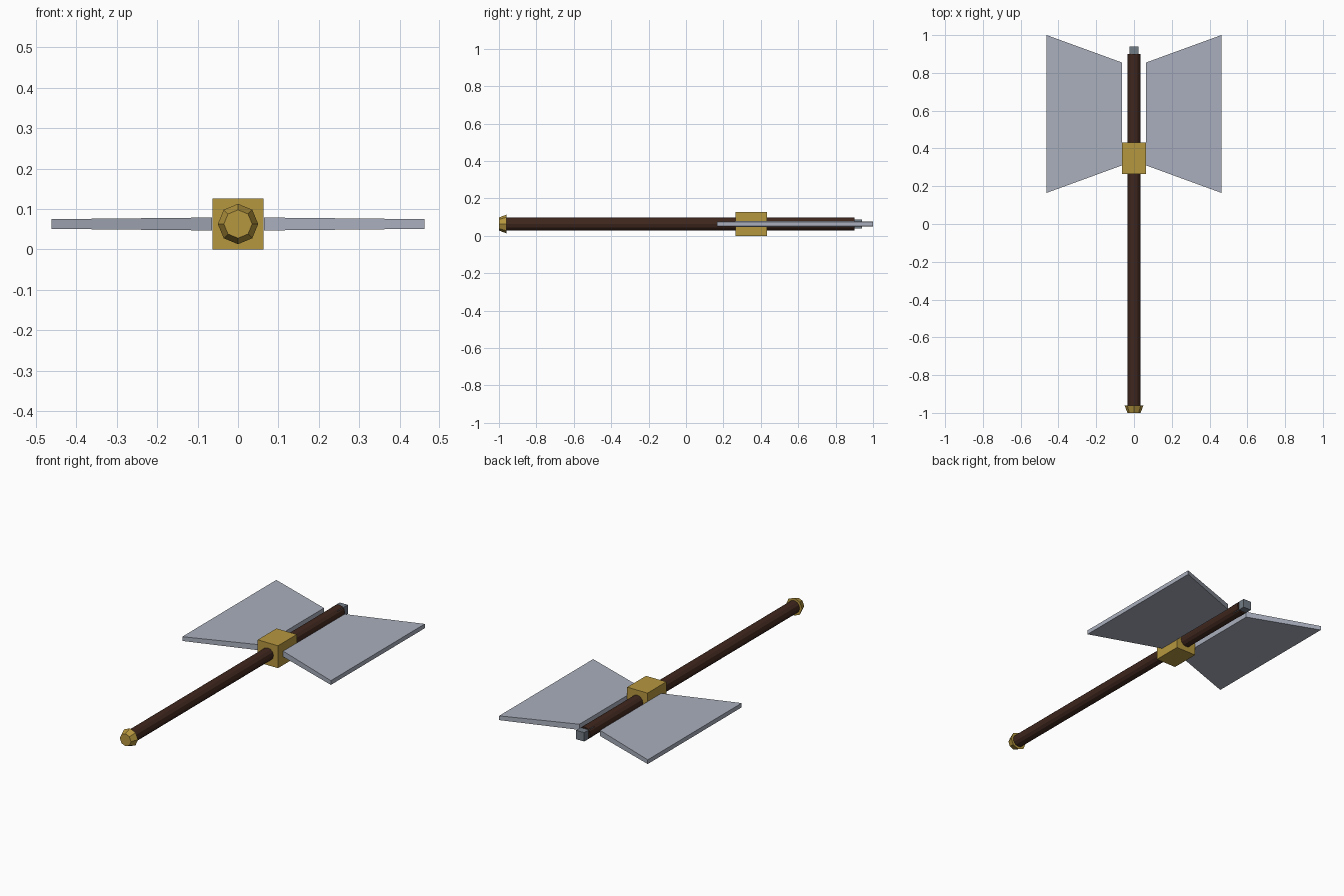
import bpy, bmesh, math
from mathutils import Matrix

cube = bpy.data.objects.get("Cube")
if cube:
    bpy.data.objects.remove(cube, do_unlink=True)

MID = 0.063  # height of the long axis


def material(name, r, g, b):
    m = bpy.data.materials.new(name)
    m.use_nodes = True
    m.diffuse_color = (r, g, b, 1)
    m.node_tree.nodes["Principled BSDF"].inputs["Base Color"].default_value = (r, g, b, 1)
    return m


steel = material("pale steel", 0.40, 0.43, 0.51)
iron = material("dark iron", 0.17, 0.20, 0.24)
brass = material("brass", 0.47, 0.31, 0.05)
wood = material("dark wood", 0.05, 0.02, 0.013)


def finish(bm, name, mat):
    bmesh.ops.recalc_face_normals(bm, faces=bm.faces)
    mesh = bpy.data.meshes.new(name)
    bm.to_mesh(mesh)
    bm.free()
    mesh.materials.append(mat)
    obj = bpy.data.objects.new(name, mesh)
    bpy.context.collection.objects.link(obj)
    return obj


def box(name, mat, half, y0, y1):
    bm = bmesh.new()
    place = Matrix.Translation((0, (y0 + y1) / 2, MID))
    size = Matrix.Diagonal((2 * half, y1 - y0, 2 * half, 1))
    bmesh.ops.create_cube(bm, size=1, matrix=place @ size)
    return finish(bm, name, mat)


def rod(name, mat, sides, y0, y1, r0, r1):
    bm = bmesh.new()
    place = Matrix.Translation((0, (y0 + y1) / 2, MID))
    turn = Matrix.Rotation(-math.pi / 2, 4, "X")
    bmesh.ops.create_cone(bm, cap_ends=True, segments=sides, radius1=r0,
                          radius2=r1, depth=y1 - y0, matrix=place @ turn)
    return finish(bm, name, mat)


def blade(name, side):
    # flaring slab, slightly thinner towards the cutting edge
    outline = [(0.064, 0.31, 0.016), (0.462, 0.165, 0.012),
               (0.462, 1.0, 0.012), (0.064, 0.855, 0.016)]
    bm = bmesh.new()
    top = [bm.verts.new((side * x, y, MID + t)) for x, y, t in outline]
    low = [bm.verts.new((side * x, y, MID - t)) for x, y, t in outline]
    bm.faces.new(top)
    bm.faces.new(low)
    for i in range(4):
        j = (i + 1) % 4
        bm.faces.new((top[i], top[j], low[j], low[i]))
    return finish(bm, name, steel)


# Shaft with pommel, collar and end stub
rod("handle", wood, 12, -0.97, 0.9, 0.035, 0.035)
rod("pommel", brass, 8, -1.0, -0.96, 0.035, 0.05)
box("collar", brass, 0.063, 0.265, 0.432)
box("end_stub", iron, 0.025, 0.85, 0.94)

# Mirrored blades
blade("left_blade", 1)
blade("right_blade", -1)
